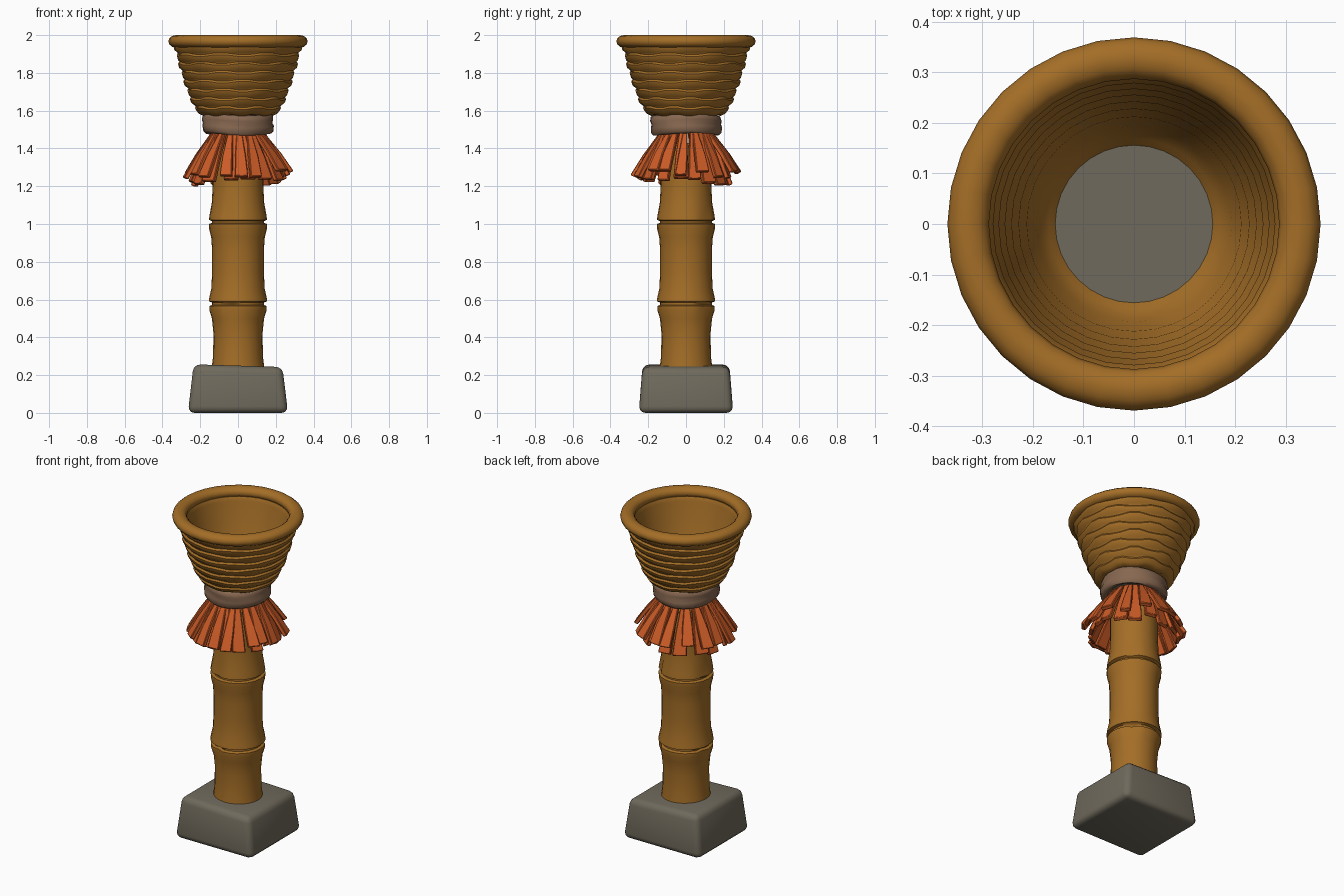
import bpy, bmesh, math, random
from mathutils import Matrix, Vector

random.seed(4)
cube = bpy.data.objects.get("Cube")
if cube:
    bpy.data.objects.remove(cube)


def material(name, rgb):
    m = bpy.data.materials.new(name)
    m.use_nodes = True
    m.diffuse_color = (*rgb, 1)
    m.node_tree.nodes["Principled BSDF"].inputs["Base Color"].default_value = (*rgb, 1)
    return m


BAMBOO = material("bamboo tan", (0.37, 0.155, 0.02))
STRAW = material("straw orange", (0.6, 0.105, 0.02))
STONE = material("stone grey", (0.16, 0.143, 0.107))
CLOTH = material("cloth brown", (0.24, 0.136, 0.08))


def finish(bm, name, mat, angle=50):
    bmesh.ops.recalc_face_normals(bm, faces=bm.faces)
    mesh = bpy.data.meshes.new(name)
    bm.to_mesh(mesh)
    bm.free()
    mesh.materials.append(mat)
    ob = bpy.data.objects.new(name, mesh)
    bpy.context.collection.objects.link(ob)
    bpy.ops.object.select_all(action='DESELECT')
    ob.select_set(True)
    bpy.context.view_layer.objects.active = ob
    bpy.ops.object.shade_smooth_by_angle(angle=math.radians(angle))
    return ob


def lathe(name, mat, profile, sides, shape=None, closed=False, cap=False, angle=50):
    """Spin a (radius, height) profile; shape(ring, side, r, z) may adjust each point."""
    bm = bmesh.new()
    rings = []
    for j, (r, z) in enumerate(profile):
        ring = []
        for i in range(sides):
            rr, zz = shape(j, i, r, z) if shape else (r, z)
            a = math.tau * i / sides
            ring.append(bm.verts.new((rr * math.cos(a), rr * math.sin(a), zz)))
        rings.append(ring)
    pairs = list(zip(rings, rings[1:])) + ([(rings[-1], rings[0])] if closed else [])
    for lo, hi in pairs:
        for i in range(sides):
            k = (i + 1) % sides
            bm.faces.new((lo[i], lo[k], hi[k], hi[i]))
    if cap:
        bm.faces.new(rings[0])
        bm.faces.new(rings[-1])
    return finish(bm, name, mat, angle)


# Stone base: a tapered block with worn corners and a slightly uneven top
bm = bmesh.new()
bmesh.ops.create_cube(bm, size=1)
for v in bm.verts:
    top = v.co.z > 0
    v.co.x *= 0.47 if top else 0.53
    v.co.y *= 0.46 if top else 0.50
    v.co.z = 0.25 - 0.03 * v.co.x if top else 0
bmesh.ops.bevel(bm, geom=bm.edges[:], offset=0.035, segments=3, affect='EDGES', profile=0.5)
finish(bm, "stone_base", STONE, 60)


# Bamboo pole: three segments with flared joints and small splits at the lips
def split(j, i, r, z):
    lip = abs(z - 0.555) < 0.02 or abs(z - 1.035) < 0.02
    return (r - 0.012 if lip and i in (3, 11, 17) else r), z


pole = [(0.142, 0.22), (0.132, 0.3), (0.13, 0.42), (0.138, 0.5), (0.152, 0.545),
        (0.152, 0.565), (0.137, 0.572), (0.137, 0.585), (0.155, 0.59), (0.152, 0.61),
        (0.141, 0.66), (0.137, 0.75), (0.137, 0.86), (0.142, 0.93), (0.153, 0.975),
        (0.154, 1.0), (0.138, 1.006), (0.138, 1.015), (0.154, 1.022), (0.15, 1.05),
        (0.139, 1.11), (0.134, 1.2), (0.134, 1.43)]
lathe("bamboo_pole", BAMBOO, pole, 24, split, cap=True)

# Woven basket wall: strands step in and out in alternate rows
ROWS, SIDES = 8, 32


def wall_radius(t):
    return 0.185 + 0.147 * t ** 0.62


outer = []
for row in range(ROWS):
    for u in (0.03, 0.3, 0.75, 0.97):
        t = (row + u) / ROWS
        bulge = 0.008 if 0.1 < u < 0.9 else -0.003
        outer.append((wall_radius(t) + bulge, 1.575 + 0.375 * t))
inner = []
for k in range(17):
    t = 1 - k / 16
    ripple = 0.003 * math.cos(k * math.pi)
    inner.append((0.147 + 0.14 * t ** 0.62 + ripple, 1.585 + 0.365 * t))


def weave(j, i, r, z):
    if j < len(outer):
        over = (i // 2 + j // 4) % 2
        r += 0.005 if over else -0.003
        z += 0.004 if over else -0.004
    return r, z


lathe("woven_basket", BAMBOO, outer + inner, SIDES, weave, closed=True, angle=45)

# Rounded basket rim
rim = [(0.328 + 0.041 * math.cos(a), 1.967 + 0.033 * math.sin(a))
       for a in (math.tau * k / 12 for k in range(12))]
lathe("basket_rim", BAMBOO, rim, 32, closed=True, angle=70)

# Flat floor inside the basket
bm = bmesh.new()
bmesh.ops.create_circle(bm, cap_ends=True, segments=16, radius=0.165,
                        matrix=Matrix.Translation((0, 0, 1.592)))
finish(bm, "basket_floor", STONE)

# Cloth wrap at the neck, with a gentle fold
wrap = [(0.155, 1.48), (0.175, 1.475), (0.186, 1.487), (0.189, 1.515), (0.184, 1.53),
        (0.189, 1.55), (0.184, 1.572), (0.172, 1.58), (0.155, 1.575)]


def fold(j, i, r, z):
    a = math.tau * i / 24
    return r + 0.003 * math.sin(3 * a + j), z + 0.006 * math.sin(2 * a + 1)


lathe("neck_wrap", CLOTH, wrap, 24, fold, closed=True, angle=60)


# Straw skirt: two layers of flaring, slightly bent blades
def blade(bm, angle, reach, bottom, width, twist):
    stations = [(0.128, 1.49, 0.4), (0.6 * reach + 0.05, 0.45 * 1.49 + 0.55 * bottom, 0.8),
                (reach, bottom, 1.0)]
    turn = Matrix.Rotation(angle, 3, 'Z')
    thick = 0.011
    loops = []
    for n, (r, z, w) in enumerate(stations):
        half = width * w / 2
        side = twist * n
        loop = [Vector((r - thick, side - half, z - thick)), Vector((r + thick, side - half, z)),
                Vector((r + thick, side + half, z)), Vector((r - thick, side + half, z - thick))]
        loops.append([bm.verts.new(turn @ p) for p in loop])
    for lo, hi in zip(loops, loops[1:]):
        for i in range(4):
            k = (i + 1) % 4
            bm.faces.new((lo[i], lo[k], hi[k], hi[i]))
    bm.faces.new(loops[0])
    bm.faces.new(loops[-1])


for name, count, reach, bottom, width, offset in (
        ("straw_skirt_outer", 17, 0.276, 1.265, 0.068, 0.0),
        ("straw_skirt_inner", 16, 0.242, 1.225, 0.075, 0.5)):
    bm = bmesh.new()
    for n in range(count):
        blade(bm, math.tau * (n + offset + random.uniform(-0.15, 0.15)) / count,
              reach + random.uniform(-0.012, 0.012), bottom + random.uniform(-0.02, 0.025),
              width * random.uniform(0.85, 1.1), random.uniform(-0.012, 0.012))
    skirt = finish(bm, name, STRAW, 30)
    bevel = skirt.modifiers.new("Soft edges", 'BEVEL')
    bevel.width = 0.004
    bevel.segments = 1
